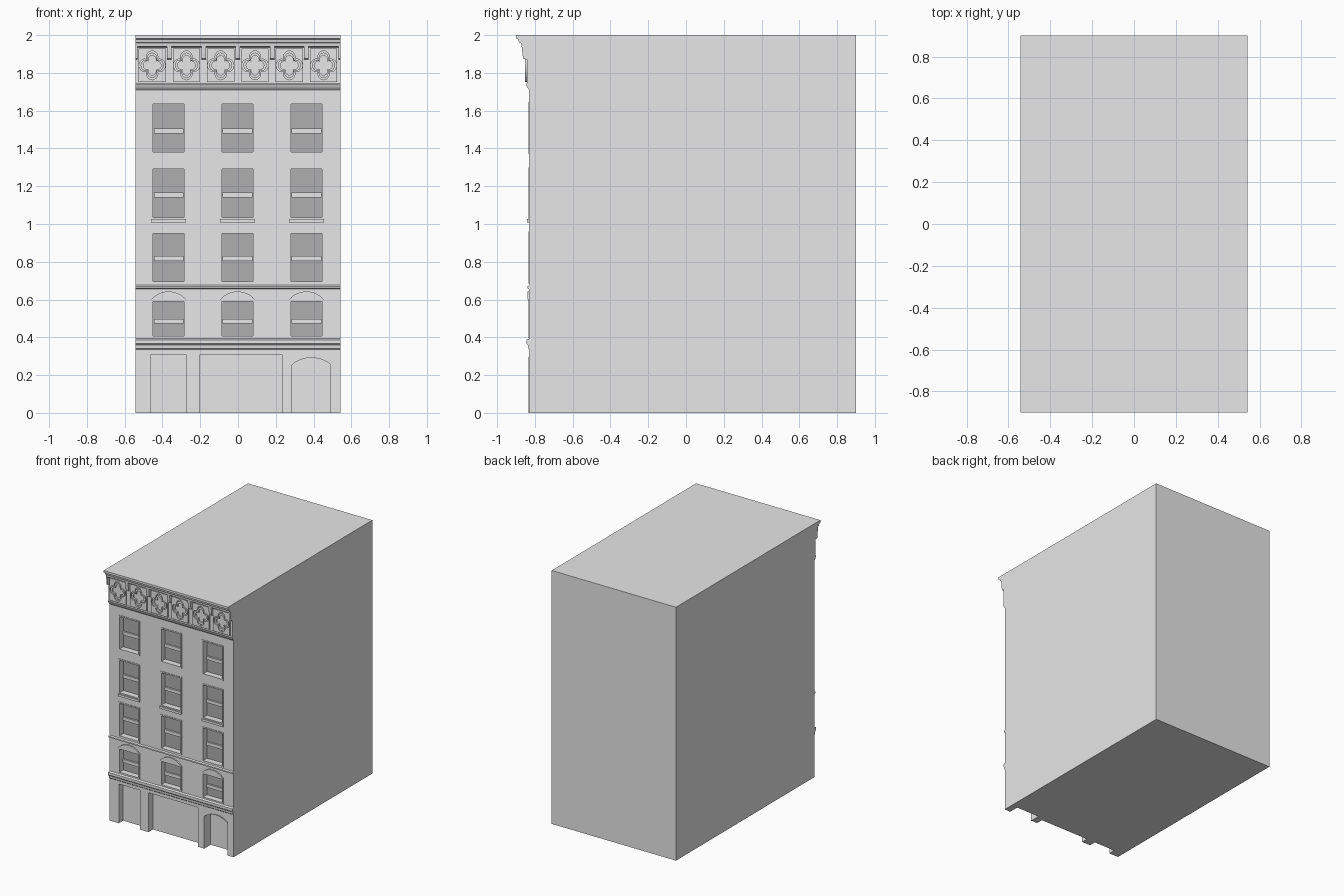
import bpy, bmesh, math

if "Cube" in bpy.data.objects:
    bpy.data.objects.remove(bpy.data.objects["Cube"])

WALL_Y = -0.83
COLS = (-0.3675, -0.0025, 0.3625)
ROWS = ((0.397, 0.60, 0.485), (0.685, 0.96, 0.818), (1.025, 1.30, 1.153), (1.37, 1.645, 1.493))
HALF = 0.0925      # half width of a window including its trim
TRIM = 0.01
W = 0.5425         # half width of the building


def material(name, v):
    m = bpy.data.materials.new(name)
    m.diffuse_color = (v, v, v, 1)
    m.use_nodes = True
    m.node_tree.nodes["Principled BSDF"].inputs["Base Color"].default_value = m.diffuse_color
    return m


stone = material("light grey stone", 0.8)
glass = material("dark grey glass", 0.43)


def finish(name, bm, mat):
    bmesh.ops.recalc_face_normals(bm, faces=bm.faces)
    me = bpy.data.meshes.new(name)
    bm.to_mesh(me)
    bm.free()
    me.materials.append(mat)
    ob = bpy.data.objects.new(name, me)
    bpy.context.collection.objects.link(ob)
    return ob


def add_box(bm, x0, x1, y0, y1, z0, z1):
    vs = bmesh.ops.create_cube(bm, size=1)["verts"]
    for v in vs:
        v.co = ((x0, x1)[v.co.x > 0], (y0, y1)[v.co.y > 0], (z0, z1)[v.co.z > 0])


def add_prism(bm, pts, axis, a, b):
    """Extrude a 2D outline along x (points are y,z) or along y (points are x,z)."""
    def put(p, t):
        return (t, p[0], p[1]) if axis == "x" else (p[0], t, p[1])
    lo = [bm.verts.new(put(p, a)) for p in pts]
    hi = [bm.verts.new(put(p, b)) for p in pts]
    bm.faces.new(lo)
    bm.faces.new(hi[::-1])
    for i in range(len(pts)):
        j = (i + 1) % len(pts)
        bm.faces.new((lo[i], lo[j], hi[j], hi[i]))


def arc(cx, half, z0, z1, n=12):
    """Shallow arch from (cx+half, z0) over z1 to (cx-half, z0)."""
    rise = z1 - z0
    r = (half * half + rise * rise) / (2 * rise)
    a = math.asin(min(1, half / r))
    return [(cx + r * math.sin(a - 2 * a * i / n), z1 - r + r * math.cos(a - 2 * a * i / n))
            for i in range(n + 1)]


def pierced_plate(name, outlines, y_front, y_back, mat):
    """Flat plate in the facade plane; inner outlines become holes."""
    cu = bpy.data.curves.new(name, "CURVE")
    cu.dimensions = "2D"
    cu.fill_mode = "BOTH"
    cu.extrude = (y_back - y_front) / 2
    for pts in outlines:
        sp = cu.splines.new("POLY")
        sp.points.add(len(pts) - 1)
        for p, q in zip(sp.points, pts):
            p.co = (q[0], q[1], 0, 1)
        sp.use_cyclic_u = True
    tmp = bpy.data.objects.new(name + "_curve", cu)
    bpy.context.collection.objects.link(tmp)
    dg = bpy.context.evaluated_depsgraph_get()
    me = bpy.data.meshes.new_from_object(tmp.evaluated_get(dg))
    bpy.data.objects.remove(tmp)
    me.materials.clear()
    me.materials.append(mat)
    ob = bpy.data.objects.new(name, me)
    ob.rotation_euler = (math.pi / 2, 0, 0)
    ob.location.y = (y_front + y_back) / 2
    bpy.context.collection.objects.link(ob)
    return ob


def rect(x0, x1, z0, z1):
    return [(x0, z0), (x1, z0), (x1, z1), (x0, z1)]


def quatrefoil(cx, cz, s, n=10):
    d, rho, pts = 0.040 * s, 0.031 * s, []
    for k in range(4):
        for i in range(n):
            f = -math.pi / 4 + math.pi / 2 * i / n
            r = d * math.cos(f) + math.sqrt(rho ** 2 - (d * math.sin(f)) ** 2)
            t = f + k * math.pi / 2
            pts.append((cx + r * math.cos(t), cz + 1.1 * r * math.sin(t)))
    return pts


# building mass, with belts and cornice in its side profile
profile = [(0.9, 0), (-0.83, 0), (-0.83, 0.335), (-0.835, 0.34), (-0.838, 0.36), (-0.845, 0.367),
           (-0.845, 0.387), (-0.83, 0.393), (-0.83, 0.655), (-0.84, 0.66), (-0.84, 0.67),
           (-0.83, 0.676), (-0.83, 1.71), (-0.84, 1.722), (-0.848, 1.74), (-0.842, 1.745),
           (-0.842, 1.935), (-0.87, 1.94), (-0.873, 1.957), (-0.884, 1.962), (-0.888, 1.977),
           (-0.9, 1.983), (-0.9, 2.0), (0.9, 2.0)]
bm = bmesh.new()
add_prism(bm, profile, "x", -W, W)
building = finish("building_mass", bm, stone)

# openings: windows, shop bays and arched doorway
bm = bmesh.new()
for x in COLS:
    for z0, z1, _ in ROWS:
        add_box(bm, x - HALF + TRIM, x + HALF - TRIM, -1, WALL_Y + 0.05, z0 + TRIM, z1 - TRIM)
for x0, x1 in ((-0.46, -0.275), (-0.2, 0.232)):
    add_box(bm, x0, x1, -1, WALL_Y + 0.055, -0.1, 0.31)
add_prism(bm, [(0.287, -0.1), (0.491, -0.1)] + arc(0.389, 0.102, 0.255, 0.292), "y", -1, WALL_Y + 0.08)
cutter = finish("opening_cutter", bm, stone)
mod = building.modifiers.new("openings", "BOOLEAN")
mod.object = cutter
mod.operation = "DIFFERENCE"
mod.solver = "EXACT"
dg = bpy.context.evaluated_depsgraph_get()
cut = bpy.data.meshes.new_from_object(building.evaluated_get(dg))
building.modifiers.clear()
building.data = cut
bpy.data.objects.remove(cutter)

# window panes, meeting rails, bottom rails and trims
panes, rails = bmesh.new(), bmesh.new()
for x in COLS:
    for z0, z1, zr in ROWS:
        h = HALF - TRIM
        add_box(panes, x - h, x + h, -0.787, -0.78, z0 + TRIM, z1 - TRIM)
        add_box(rails, x - h + 0.004, x + h - 0.004, -0.8, -0.782, zr - 0.013, zr + 0.013)
        for a, b in ((x - HALF, x - h), (x + h, x + HALF)):
            add_box(rails, a, b, -0.834, -0.825, z0, z1)
        for a, b in ((z0, z0 + TRIM), (z1 - TRIM, z1)):
            add_box(rails, x - h, x + h, -0.834, -0.825, a, b)
finish("window_panes", panes, glass)
finish("window_rails_and_trims", rails, stone)

# sills of the middle storey and arched hoods of the lowest storey
bm = bmesh.new()
for x in COLS:
    add_box(bm, x - HALF, x + HALF, -0.842, -0.825, 1.008, 1.026)
    add_prism(bm, arc(x, HALF, 0.6, 0.643), "y", -0.84, -0.825)
finish("sills_and_hoods", bm, stone)

# doorway moulding
inner = [(0.287, 0), *reversed(arc(0.389, 0.102, 0.255, 0.292)), (0.491, 0)]
outer = [(0.495, 0), *arc(0.389, 0.106, 0.258, 0.297), (0.283, 0)]
bm = bmesh.new()
add_prism(bm, inner + outer, "y", -0.833, -0.82)
finish("doorway_moulding", bm, stone)

# frieze panels with quatrefoil tracery
for i in range(6):
    cx, cz = -0.4545 + i * 0.1815, 1.84
    pierced_plate(f"frieze_panel_{i + 1}",
                  [rect(cx - 0.072, cx + 0.072, 1.752, 1.928), quatrefoil(cx, cz, 0.98)],
                  -0.853, -0.841, stone)
    pierced_plate(f"frieze_tracery_{i + 1}",
                  [quatrefoil(cx, cz, 0.86), quatrefoil(cx, cz, 0.66)],
                  -0.853, -0.841, stone)

# cornice brackets
bm = bmesh.new()
shape = [(-0.84, 1.87), (-0.862, 1.875), (-0.866, 1.9), (-0.87, 1.942), (-0.84, 1.942)]
for i in range(7):
    x = -0.545 + i * 0.1815
    add_prism(bm, shape, "x", max(-W, x - 0.012), min(W, x + 0.012))
finish("cornice_brackets", bm, stone)
